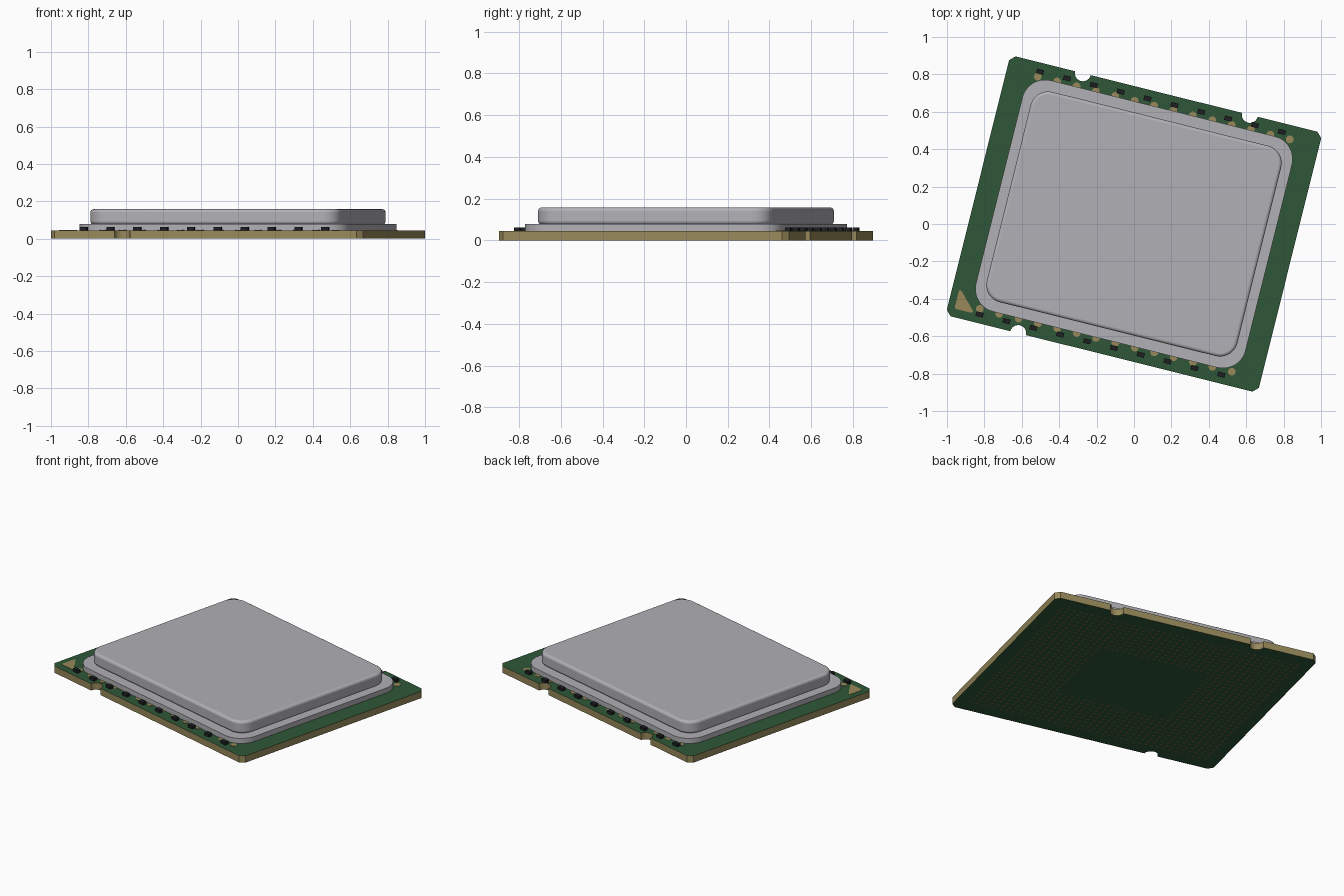
import bpy, bmesh, math
from math import cos, sin, pi

if "Cube" in bpy.data.objects:
    bpy.data.objects.remove(bpy.data.objects["Cube"])

TURN = math.radians(-14)      # the whole chip is turned on its vertical axis


def material(name, srgb):
    m = bpy.data.materials.new(name)
    m.diffuse_color = [(c / 255 / 12.92 if c < 11 else ((c / 255 + 0.055) / 1.055) ** 2.4) for c in srgb] + [1]
    m.use_nodes = True
    m.node_tree.nodes["Principled BSDF"].inputs["Base Color"].default_value = m.diffuse_color
    return m


GREEN = material("board green", (46, 87, 55))
TAN = material("gold tan", (152, 137, 91))
SILVER = material("lid silver", (177, 177, 182))
BLACK = material("component black", (30, 31, 34))
COPPER = material("contact copper", (134, 98, 58))


def finish(name, bm, mats):
    bmesh.ops.recalc_face_normals(bm, faces=bm.faces)
    me = bpy.data.meshes.new(name)
    bm.to_mesh(me)
    bm.free()
    for m in mats:
        me.materials.append(m)
    ob = bpy.data.objects.new(name, me)
    ob.rotation_euler.z = TURN
    bpy.context.collection.objects.link(ob)
    return ob


def add_prism(bm, pts, z0, z1):
    low = [bm.verts.new((x, y, z0)) for x, y in pts]
    high = [bm.verts.new((x, y, z1)) for x, y in pts]
    bm.faces.new(low[::-1])
    bm.faces.new(high)
    n = len(pts)
    for i in range(n):
        j = (i + 1) % n
        bm.faces.new((low[i], low[j], high[j], high[i]))


def arc(cx, cy, r, a0, a1, n):
    return [(cx + r * cos(a0 + (a1 - a0) * i / n), cy + r * sin(a0 + (a1 - a0) * i / n)) for i in range(n + 1)]


def rounded(hx, hy, r, n=10):
    pts = []
    for k, (sx, sy) in enumerate([(1, 1), (-1, 1), (-1, -1), (1, -1)]):
        pts += arc(sx * (hx - r), sy * (hy - r), r, k * pi / 2, (k + 1) * pi / 2, n)
    return pts


def rect(cx, cy, w, h):
    return [(cx - w / 2, cy - h / 2), (cx + w / 2, cy - h / 2), (cx + w / 2, cy + h / 2), (cx - w / 2, cy + h / 2)]


def smooth(ob):
    bpy.ops.object.select_all(action='DESELECT')
    ob.select_set(True)
    bpy.context.view_layer.objects.active = ob
    bpy.ops.object.shade_smooth_by_angle(angle=math.radians(35))


# Circuit board: clipped corners, two notches at the back and one at the front
A, B, C, NOTCH, R = 0.86, 0.716, 0.028, 0.46, 0.043
TOP = 0.045
outline = [(A, -B + C), (A, B - C), (A - C, B)]
outline += arc(NOTCH, B, R, 0, -pi, 12) + arc(-NOTCH, B, R, 0, -pi, 12)
outline += [(-A + C, B), (-A, B - C), (-A, -B + C), (-A + C, -B)]
outline += arc(-NOTCH, -B, R, pi, 0, 12) + [(A - C, -B)]
bm = bmesh.new()
add_prism(bm, outline, 0.001, TOP)
bm.normal_update()
for f in bm.faces:                       # bare core shows on the cut edges
    f.material_index = 0 if abs(f.normal.z) > 0.5 else 1
finish("circuit_board", bm, [GREEN, TAN])

# Heat spreader: thin flange with a thicker rounded plate on it
bm = bmesh.new()
add_prism(bm, rounded(0.743, 0.637, 0.125), TOP, 0.078)
smooth(finish("lid_flange", bm, [SILVER]))

bm = bmesh.new()
add_prism(bm, rounded(0.69, 0.579, 0.095), 0.077, 0.158)
lid = finish("lid_plate", bm, [SILVER])
bev = lid.modifiers.new("soft rims", 'BEVEL')
bev.width, bev.segments, bev.limit_method, bev.angle_limit = 0.016, 4, 'ANGLE', math.radians(60)
smooth(lid)

# Small black components along the front and back edges
bm = bmesh.new()
for side in (-1, 1):
    for i in range(10):
        add_prism(bm, rect(-0.684 + 0.148 * i, side * 0.669, 0.04, 0.025), TOP, 0.063)
finish("edge_components", bm, [BLACK])

# Round test pads partly hidden under the flange
bm = bmesh.new()
for side in (-1, 1):
    for i in range(14):
        add_prism(bm, arc(-0.69 + 0.1068 * i, side * 0.64, 0.021, 0, 2 * pi * 11 / 12, 11), TOP - 0.002, TOP + 0.002)
finish("test_pads", bm, [TAN])

# Corner marker triangle with softened corners
bm = bmesh.new()
tri = (arc(-0.814, -0.663, 0.008, pi, 1.5 * pi, 3) + arc(-0.73, -0.663, 0.008, -pi / 2, pi / 4, 4)
       + arc(-0.814, -0.576, 0.008, pi / 4, pi, 4))
add_prism(bm, tri, TOP - 0.002, TOP + 0.002)
finish("corner_marker", bm, [TAN])

# Grid of contacts underneath, with an empty centre
bm = bmesh.new()
for i in range(40):
    for j in range(33):
        x, y = (i - 19.5) * 0.0395, (j - 16) * 0.0385
        if abs(x) > 0.37 or abs(y) > 0.27:
            bm.faces.new([bm.verts.new((px, py, 0)) for px, py in rect(x, y, 0.016, 0.012)][::-1])
contacts = finish("contact_grid", bm, [COPPER])
for f in contacts.data.polygons:         # contacts face downward
    if f.normal.z > 0:
        f.flip()
